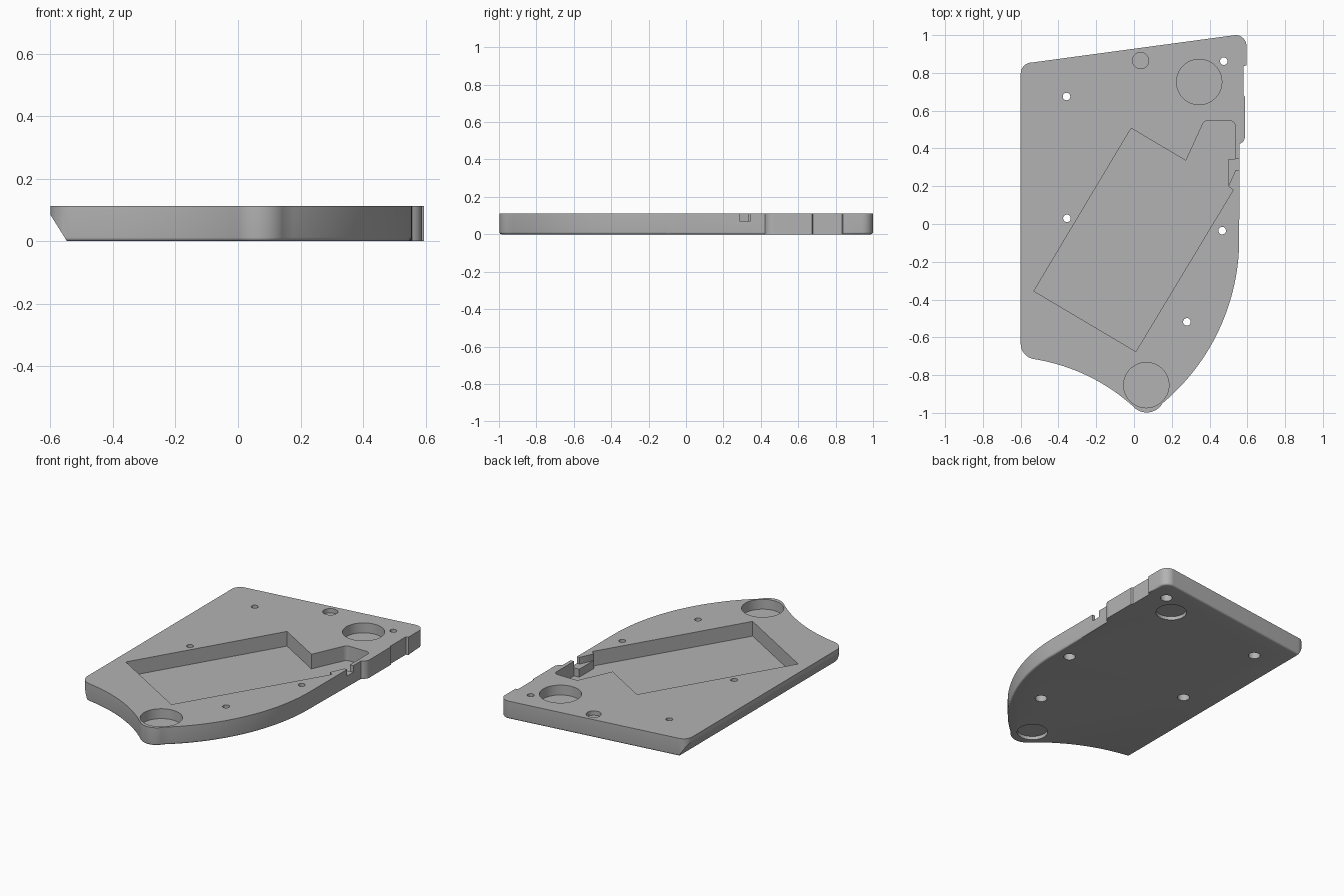
import bpy, bmesh, math
from mathutils import Vector

if "Cube" in bpy.data.objects:
    bpy.data.objects.remove(bpy.data.objects["Cube"])

H = 0.112
grey = bpy.data.materials.new("mid_grey")
grey.diffuse_color = (0.45, 0.45, 0.45, 1)
grey.use_nodes = True
grey.node_tree.nodes["Principled BSDF"].inputs["Base Color"].default_value = grey.diffuse_color


def arc(a, b, c, n):
    """Points on the circle from a through b to c."""
    (ax, ay), (bx, by), (cx, cy) = a, b, c
    d = 2 * (ax * (by - cy) + bx * (cy - ay) + cx * (ay - by))
    sa, sb, sc = ax**2 + ay**2, bx**2 + by**2, cx**2 + cy**2
    ux = (sa * (by - cy) + sb * (cy - ay) + sc * (ay - by)) / d
    uy = (sa * (cx - bx) + sb * (ax - cx) + sc * (bx - ax)) / d
    t = [math.atan2(y - uy, x - ux) for x, y in (a, b, c)]
    span, mid = (t[2] - t[0]) % math.tau, (t[1] - t[0]) % math.tau
    if mid > span:
        span -= math.tau
    r = math.hypot(ax - ux, ay - uy)
    return [(ux + r * math.cos(t[0] + span * i / n),
             uy + r * math.sin(t[0] + span * i / n)) for i in range(n + 1)]


def circle(x, y, r, n=40):
    return [(x + r * math.cos(math.tau * i / n),
             y + r * math.sin(math.tau * i / n)) for i in range(n)]


def finish(name, bm):
    bmesh.ops.recalc_face_normals(bm, faces=bm.faces)
    me = bpy.data.meshes.new(name)
    bm.to_mesh(me)
    bm.free()
    me.materials.append(grey)
    ob = bpy.data.objects.new(name, me)
    bpy.context.collection.objects.link(ob)
    return ob


def loft(rings):
    """Closed solid from a stack of equal rings."""
    bm = bmesh.new()
    vs = [[bm.verts.new(p) for p in ring] for ring in rings]
    n = len(vs[0])
    for lo, hi in zip(vs, vs[1:]):
        for i in range(n):
            j = (i + 1) % n
            bm.faces.new((lo[i], lo[j], hi[j], hi[i]))
    bm.faces.new(vs[0][::-1])
    bm.faces.new(vs[-1])
    return bm


# Case outline, clockwise from the rear right corner
outline = arc((0.535, 1.0), (0.58, 0.982), (0.595, 0.94), 8)
outline += [(0.595, 0.84), (0.58, 0.835), (0.58, 0.68), (0.588, 0.675)]
outline += arc((0.588, 0.475), (0.58, 0.44), (0.558, 0.423), 5)
R = 1.133
end = math.atan2(0.87, R - 0.407)
outline += [(0.557 - R + R * math.cos(end * i / 28),
             -0.08 - R * math.sin(end * i / 28)) for i in range(29)]
outline += arc((0.15, -0.95), (0.065, -0.998), (-0.005, -0.965), 12)[1:]
outline += arc((-0.005, -0.965), (-0.237, -0.808), (-0.53, -0.715), 18)[1:]
outline += arc((-0.53, -0.715), (-0.582, -0.685), (-0.6, -0.635), 8)[1:]
outline += arc((-0.6, 0.795), (-0.585, 0.835), (-0.54, 0.855), 8)


def inset(points, d):
    out = []
    for i, p in enumerate(points):
        t = Vector(points[(i + 1) % len(points)]) - Vector(points[i - 1])
        t.normalize()
        k = 0 if p[0] > 0.555 and 0.42 < p[1] < 0.9 else d
        out.append((p[0] + t.y * k, p[1] - t.x * k))
    return out


# Tray body with a softened lower rim
B = 0.012
rings = []
for i in range(5):
    a = math.pi / 2 * i / 4
    z = B * (1 - math.cos(a))
    rings.append([(x, y, z) for x, y in inset(outline, B * (1 - math.sin(a)))])
rings.append([(x, y, H) for x, y in outline])
bm = loft(rings)

# Sloped underside along the left edge
cut = bmesh.ops.bisect_plane(
    bm, geom=bm.verts[:] + bm.edges[:] + bm.faces[:],
    plane_co=(-0.6, 0, 0.085), plane_no=(-0.085, 0, -0.053), clear_outer=True)
edges = [e for e in cut["geom_cut"] if isinstance(e, bmesh.types.BMEdge)]
bmesh.ops.contextual_create(bm, geom=edges)
tray = finish("case_tray", bm)


def carve(points, z0, z1):
    bm = loft([[(x, y, z) for x, y in points] for z in (z0, z1)])
    cutter = finish("cutter", bm)
    cutter.hide_render = True
    mod = tray.modifiers.new("carve", 'BOOLEAN')
    mod.operation, mod.solver, mod.object = 'DIFFERENCE', 'EXACT', cutter
    bpy.context.view_layer.objects.active = tray
    bpy.ops.object.modifier_apply(modifier=mod.name)
    bpy.data.objects.remove(cutter)


# Slanted main pocket with its side bay
pocket = [(-0.015, 0.507), (0.275, 0.335)]
pocket += arc((0.362, 0.525), (0.373, 0.541), (0.392, 0.547), 5)
pocket += arc((0.508, 0.547), (0.527, 0.539), (0.535, 0.52), 5)
pocket += [(0.535, 0.345), (0.5, 0.345), (0.5, 0.2), (0.525, 0.18),
           (0.01, -0.675), (-0.53, -0.355)]
carve(pocket, 0.02, H + 0.1)

# Cable slot through the right wall
carve([(0.49, 0.346), (0.65, 0.346), (0.65, 0.285), (0.538, 0.285),
       (0.499, 0.199), (0.49, 0.199)], 0.07, H + 0.1)

# Round recesses above, with shallow seats below
for x, y in ((0.345, 0.752), (0.065, -0.853)):
    carve(circle(x, y, 0.12, 56), 0.05, H + 0.1)
    carve(circle(x, y, 0.09, 48), -0.1, 0.022)
carve(circle(0.035, 0.865, 0.043), 0.085, H + 0.1)

# Screw holes with counterbores below
for x, y in ((-0.357, 0.675), (-0.355, 0.03), (0.475, 0.862),
             (0.467, -0.035), (0.28, -0.518)):
    carve(circle(x, y, 0.02, 24), -0.1, H + 0.1)
    carve(circle(x, y, 0.035, 28), -0.1, 0.06)

tray.select_set(True)
bpy.context.view_layer.objects.active = tray
bpy.ops.object.shade_smooth_by_angle(angle=math.radians(30))
